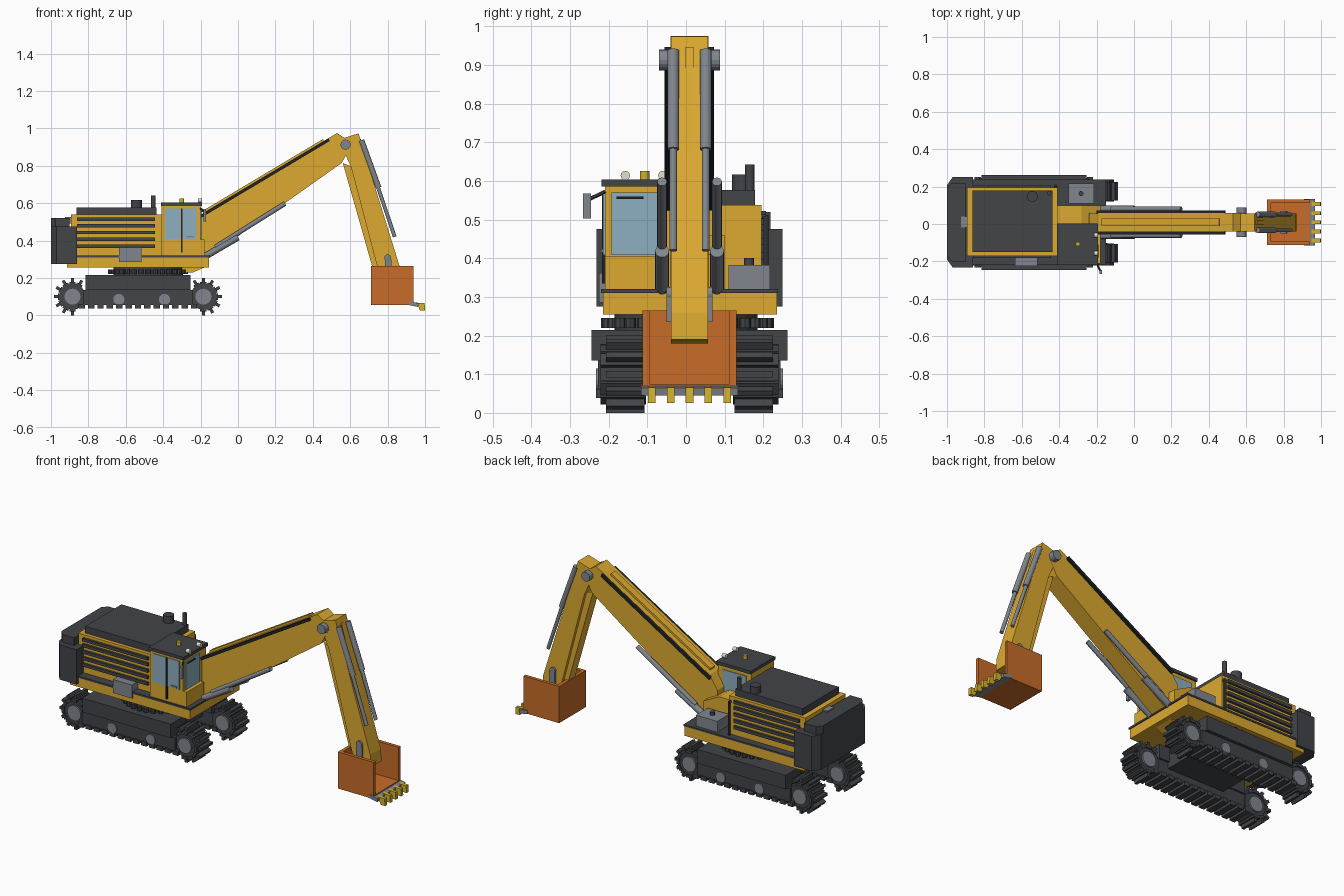
import bpy, bmesh
from math import cos, sin, pi
from mathutils import Vector, Matrix


def material(name, rgb):
    m = bpy.data.materials.new(name)
    m.diffuse_color = (*rgb, 1)
    return m


YELLOW = material("yellow_paint", (0.72, 0.40, 0.03))
DARK = material("dark_metal", (0.055, 0.058, 0.064))
BLACK = material("black_rubber", (0.016, 0.017, 0.02))
STEEL = material("steel", (0.22, 0.24, 0.27))
ORANGE = material("bucket_orange", (0.58, 0.15, 0.022))
GLASS = material("glass", (0.27, 0.43, 0.53))
LAMP = material("lamp", (0.75, 0.75, 0.62))
TOOTH = material("tooth_yellow", (0.65, 0.45, 0.03))
C = 0.009   # symmetry plane of tracks and arm


# Each shape helper returns a function that adds geometry to a bmesh
def box(x0, x1, y0, y1, z0, z1, turn=0.0):
    def add(bm):
        c = Vector(((x0 + x1) / 2, (y0 + y1) / 2, (z0 + z1) / 2))
        m = (Matrix.Translation(c) @ Matrix.Rotation(turn, 4, 'Y')
             @ Matrix.Diagonal((x1 - x0, y1 - y0, z1 - z0, 1)))
        bmesh.ops.create_cube(bm, size=1, matrix=m)
    return add


def prism(pts, lo, hi, axis='y'):
    def add(bm):
        def at(p, h):
            return (p[0], h, p[1]) if axis == 'y' else (p[0], p[1], h)
        a = [bm.verts.new(at(p, lo)) for p in pts]
        b = [bm.verts.new(at(p, hi)) for p in pts]
        bm.faces.new(a)
        bm.faces.new(b[::-1])
        for i in range(len(pts)):
            j = (i + 1) % len(pts)
            bm.faces.new((a[i], b[i], b[j], a[j]))
    return add


def rod(a, b, r, n=16):
    def add(bm):
        p, q = Vector(a), Vector(b)
        d = q - p
        m = Matrix.Translation((p + q) / 2) @ d.to_track_quat('Z', 'Y').to_matrix().to_4x4()
        bmesh.ops.create_cone(bm, cap_ends=True, segments=n, radius1=r, radius2=r,
                              depth=d.length, matrix=m)
    return add


def part(name, mat, *shapes):
    bm = bmesh.new()
    for s in shapes:
        s(bm)
    bmesh.ops.recalc_face_normals(bm, faces=bm.faces)
    me = bpy.data.meshes.new(name)
    bm.to_mesh(me)
    bm.free()
    me.materials.append(mat)
    ob = bpy.data.objects.new(name, me)
    bpy.context.collection.objects.link(ob)
    return ob


def span(s, inner, outer):
    """y range of something on side s of the symmetry plane"""
    return sorted((C + s * inner, C + s * outer))


# Tracks
WX, WZ = (-0.885, -0.185), 0.10
for s, side in ((-1, "right"), (1, "left")):
    part(side + "_track_frame", DARK,
         box(-0.815, -0.255, *span(s, 0.115, 0.254), 0.135, 0.215),
         box(-0.83, -0.24, *span(s, 0.125, 0.236), 0.055, 0.135))
    part(side + "_track_wheels", DARK,
         *[rod((x, C + s * 0.118, WZ), (x, C + s * 0.222, WZ), 0.07) for x in WX])
    part(side + "_wheel_hubs", STEEL,
         *[rod((x, C + s * 0.11, WZ), (x, C + s * 0.23, WZ), 0.043) for x in WX])
    part(side + "_rollers", STEEL,
         *[rod((x, C + s * 0.2, 0.085), (x, C + s * 0.242, 0.085), 0.03)
           for x in (-0.637, -0.393)])
    # shoes wrapped round the wheels and laid along the bottom run
    shoes, cleats = [], []
    for x, d in zip(WX, (-1, 1)):
        for k in range(8):
            a = -pi / 2 + k * pi / 6
            for r, w, h, inner, outer, out in ((0.07, 0.034, 0.016, 0.112, 0.23, shoes),
                                               (0.088, 0.016, 0.024, 0.116, 0.216, cleats)):
                px, pz = x + d * r * cos(a), WZ + r * sin(a)
                out.append(box(px - h / 2, px + h / 2, *span(s, inner, outer),
                               pz - w / 2, pz + w / 2, turn=-d * a))
    for k in range(13):
        x = -0.835 + k * 0.05
        shoes.append(box(x - 0.017, x + 0.017, *span(s, 0.114, 0.242), 0.038, 0.062))
    part(side + "_track_shoes", DARK, *shoes)
    part(side + "_track_cleats", DARK, *cleats)

# Undercarriage and slewing ring
part("undercarriage_beam", DARK, box(-0.68, -0.32, C - 0.13, C + 0.13, 0.10, 0.21))
ring = [rod((-0.48, 0, 0.20), (-0.48, 0, 0.26), 0.185, 32)]
for k in range(32):
    a = 2 * pi * k / 32
    x, y = -0.48 + 0.2 * cos(a), 0.004 + 0.21 * sin(a)
    ring.append(rod((x, y, 0.22), (x, y, 0.246), 0.014, 8))
part("slewing_ring", DARK, *ring)

# Upper platform
part("platform", YELLOW, box(-0.915, -0.155, -0.215, 0.235, 0.255, 0.312),
     prism([(-0.30, 0.23), (-0.24, 0.23), (-0.17, 0.26), (-0.30, 0.26)], -0.05, 0.07))
part("deck_plate", DARK, box(-0.91, -0.15, -0.22, 0.238, 0.31, 0.32))
part("counterweight", DARK,
     prism([(-1, -0.19), (-0.97, -0.232), (-0.86, -0.232), (-0.86, 0.25), (-0.97, 0.25),
            (-1, 0.208)], 0.275, 0.475, 'z'),
     prism([(-1, -0.17), (-0.975, -0.20), (-0.9, -0.20), (-0.9, 0.218), (-0.975, 0.218),
            (-1, 0.188)], 0.475, 0.52, 'z'))
part("rear_latch", STEEL, box(-0.925, -0.89, -0.02, 0.04, 0.49, 0.527))
part("engine_housing", YELLOW, box(-0.893, -0.41, -0.17, 0.195, 0.32, 0.538))
part("engine_hood", DARK, box(-0.863, -0.437, -0.15, 0.178, 0.538, 0.577))
part("side_louvres", DARK,
     *[box(-0.86, -0.445, y, y + 0.014, z, z + 0.018)
       for y in (-0.182, 0.193) for z in (0.36, 0.397, 0.434, 0.471, 0.49 + 0.014)])
part("side_tool_box", STEEL, box(-0.635, -0.515, -0.225, -0.17, 0.285, 0.362))
part("muffler", DARK, rod((-0.543, 0.148, 0.57), (-0.543, 0.148, 0.617), 0.029))
part("exhaust_stack", DARK, rod((-0.453, 0.165, 0.535), (-0.453, 0.165, 0.642), 0.012))
part("grab_rail", DARK, rod((-0.42, 0.207, 0.32), (-0.42, 0.207, 0.512), 0.007, 8),
     rod((-0.42, 0.207, 0.508), (-0.42, 0.18, 0.508), 0.007, 8))
part("fuel_tank", STEEL, box(-0.35, -0.215, 0.11, 0.217, 0.32, 0.382))
part("fuel_cap", DARK, rod((-0.283, 0.163, 0.38), (-0.283, 0.163, 0.4), 0.013))
part("boom_mount", YELLOW,
     prism([(-0.41, 0.32), (-0.41, 0.46), (-0.28, 0.46), (-0.18, 0.41), (-0.18, 0.32)],
           -0.005, 0.1))

# Cab
part("cab", YELLOW, box(-0.41, -0.2, -0.21, -0.005, 0.32, 0.59),
     box(-0.21, -0.178, -0.21, -0.055, 0.32, 0.405))
part("cab_roof", DARK, box(-0.413, -0.192, -0.218, 0.003, 0.586, 0.604))
part("cab_windows", GLASS, box(-0.39, -0.307, -0.215, -0.2, 0.408, 0.572),
     box(-0.297, -0.222, -0.215, -0.2, 0.408, 0.572),
     box(-0.21, -0.194, -0.193, -0.065, 0.408, 0.57),
     box(-0.38, -0.23, -0.02, -0.0, 0.43, 0.565))
part("door_pillar", BLACK, box(-0.306, -0.298, -0.217, -0.2, 0.335, 0.572))
part("window_wiper", BLACK, box(-0.196, -0.19, -0.18, -0.11, 0.553, 0.56))
part("door_handle", STEEL, box(-0.275, -0.235, -0.22, -0.21, 0.415, 0.424))
part("roof_lamps", LAMP, *[rod((-0.215, y, 0.614), (-0.192, y, 0.614), 0.012, 12)
                           for y in (-0.157, -0.06)])
part("roof_beacon", TOOTH, rod((-0.3, -0.107, 0.6), (-0.3, -0.107, 0.626), 0.012, 12))
part("mirror_arm", DARK, rod((-0.2, -0.21, 0.572), (-0.178, -0.255, 0.55), 0.005, 8))
part("mirror", STEEL, box(-0.185, -0.17, -0.266, -0.246, 0.503, 0.568))

# Boom with side hoses and top strip
part("boom", YELLOW,
     prism([(-0.24, 0.33), (-0.16, 0.31), (0.555, 0.815), (0.6, 0.9), (0.575, 0.945),
            (0.53, 0.975), (-0.19, 0.545), (-0.24, 0.47)], C - 0.049, C + 0.049))
part("boom_top_strip", YELLOW,
     prism([(-0.17, 0.55), (0.46, 0.926), (0.455, 0.943), (-0.175, 0.567)],
           C - 0.02, C + 0.02))
part("boom_hoses", BLACK,
     *[prism([(-0.195, 0.523), (0.49, 0.932), (0.485, 0.946), (-0.2, 0.538)],
             *span(s, 0.045, 0.064)) for s in (-1, 1)])
part("boom_cylinder_barrels", STEEL,
     *[rod((-0.19, C + s * 0.071, 0.307), (0.0, C + s * 0.071, 0.418), 0.018)
       for s in (-1, 1)])
part("boom_cylinder_rods", STEEL,
     *[rod((-0.12, C + s * 0.071, 0.365), (0.252, C + s * 0.071, 0.598), 0.0125)
       for s in (-1, 1)])

# Stick
part("stick", YELLOW,
     prism([(0.555, 0.945), (0.645, 0.973), (0.66, 0.92), (0.865, 0.26), (0.87, 0.19),
            (0.77, 0.18), (0.742, 0.27), (0.605, 0.79), (0.57, 0.87)], C - 0.048, C + 0.048),
     prism([(0.56, 0.815), (0.62, 0.79), (0.76, 0.26), (0.718, 0.26)], C - 0.03, C + 0.03))
part("stick_top_strip", YELLOW,
     prism([(0.645, 0.94), (0.73, 0.64), (0.745, 0.645), (0.657, 0.945)],
           C - 0.012, C + 0.012))
part("stick_cylinder_barrels", STEEL,
     *[rod((0.66, C + s * 0.042, 0.937), (0.752, C + s * 0.042, 0.682), 0.015)
       for s in (-1, 1)])
part("stick_cylinder_rods", STEEL,
     *[rod((0.74, C + s * 0.042, 0.71), (0.838, C + s * 0.042, 0.42), 0.01)
       for s in (-1, 1)])
part("elbow_pin", STEEL, rod((0.575, C - 0.079, 0.913), (0.575, C + 0.079, 0.913), 0.027))
part("bucket_pin", STEEL, rod((0.8, C - 0.06, 0.308), (0.8, C + 0.06, 0.308), 0.018))
part("bucket_link", STEEL, box(0.785, 0.82, C - 0.06, C + 0.06, 0.235, 0.3))

# Bucket, open at the top and at the digging side
part("bucket", ORANGE,
     box(0.712, 0.94, C - 0.121, C + 0.121, 0.055, 0.075),
     box(0.712, 0.732, C - 0.121, C + 0.121, 0.055, 0.265),
     *[box(0.712, 0.938, *span(s, 0.103, 0.122), 0.055, 0.265) for s in (-1, 1)])
part("bucket_lip", STEEL, box(0.91, 0.965, C - 0.125, C + 0.125, 0.05, 0.07, turn=0.2))
part("bucket_teeth", TOOTH,
     *[prism([(0.95, 0.068), (0.998, 0.066), (1.0, 0.025), (0.972, 0.027), (0.965, 0.045)],
             C + k * 0.0487 - 0.01, C + k * 0.0487 + 0.01) for k in range(-2, 3)])
